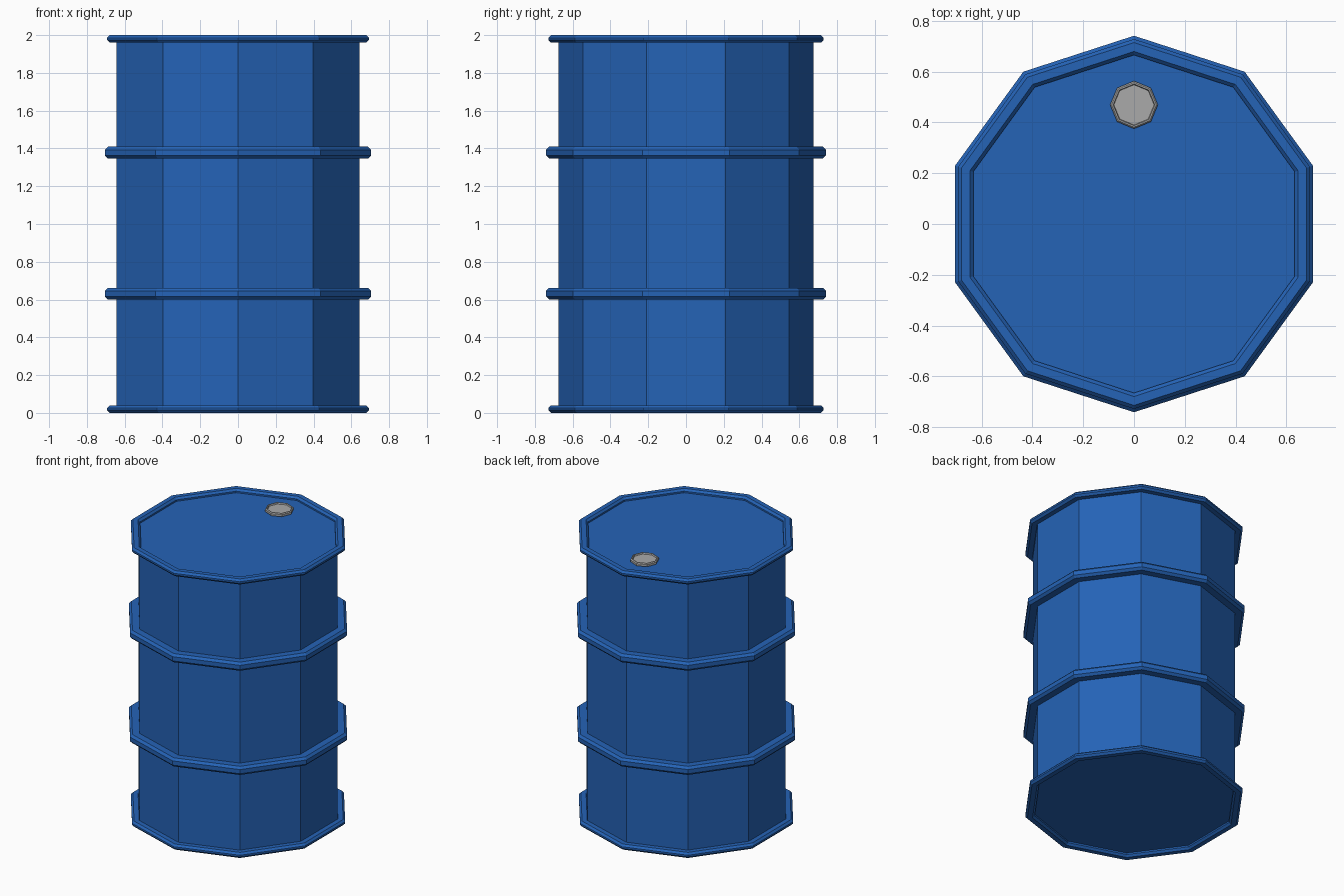
import bpy
import math

if "Cube" in bpy.data.objects:
    bpy.data.objects.remove(bpy.data.objects["Cube"])


def make_material(name, rgb):
    mat = bpy.data.materials.new(name)
    mat.use_nodes = True
    colour = (*rgb, 1.0)
    mat.diffuse_color = colour
    mat.node_tree.nodes["Principled BSDF"].inputs["Base Color"].default_value = colour
    return mat


def lathe(name, profile, sides, mat, closed=False, centre=(0, 0)):
    """Turn an (r, z) profile, listed bottom to top on the outside, into a flat-faced solid."""
    verts, faces = [], []
    for r, z in profile:
        for i in range(sides):
            a = math.pi / 2 + math.tau * i / sides
            verts.append((centre[0] + r * math.cos(a), centre[1] + r * math.sin(a), z))
    rows = len(profile)
    for j in range(rows if closed else rows - 1):
        k = (j + 1) % rows
        for i in range(sides):
            n = (i + 1) % sides
            faces.append((j * sides + i, j * sides + n, k * sides + n, k * sides + i))
    if not closed:
        faces.append(tuple(reversed(range(sides))))
        faces.append(tuple(range((rows - 1) * sides, rows * sides)))
    mesh = bpy.data.meshes.new(name)
    mesh.from_pydata(verts, [], faces)
    mesh.materials.append(mat)
    obj = bpy.data.objects.new(name, mesh)
    bpy.context.collection.objects.link(obj)
    return obj


def band(name, z, inner, outer, half, bevel):
    """Hoop with an eight-sided cross-section."""
    profile = [(inner + bevel, z - half), (outer - bevel, z - half),
               (outer, z - half + bevel), (outer, z + half - bevel),
               (outer - bevel, z + half), (inner + bevel, z + half),
               (inner, z + half - bevel), (inner, z - half + bevel)]
    return lathe(name, profile, SIDES, blue, closed=True)


SIDES = 10
blue = make_material("drum blue", (0.018, 0.125, 0.47))
grey = make_material("cap grey", (0.40, 0.40, 0.40))

# Drum wall with recessed lid and base
lathe("drum_body", [(0.675, 0.025), (0.675, 1.975)], SIDES, blue)

# End rims
band("bottom_rim", 0.02, 0.665, 0.728, 0.02, 0.014)
band("top_rim", 1.98, 0.665, 0.728, 0.02, 0.014)

# Rolling hoops
band("lower_hoop", 0.631, 0.655, 0.741, 0.031, 0.016)
band("upper_hoop", 1.378, 0.655, 0.741, 0.031, 0.016)

# Filler cap with a shallow dished top
lathe("filler_cap", [(0.087, 1.97), (0.094, 1.98), (0.094, 1.992), (0.088, 1.998),
                     (0.082, 1.998), (0.079, 1.988)], 8, grey, centre=(0, 0.469))
